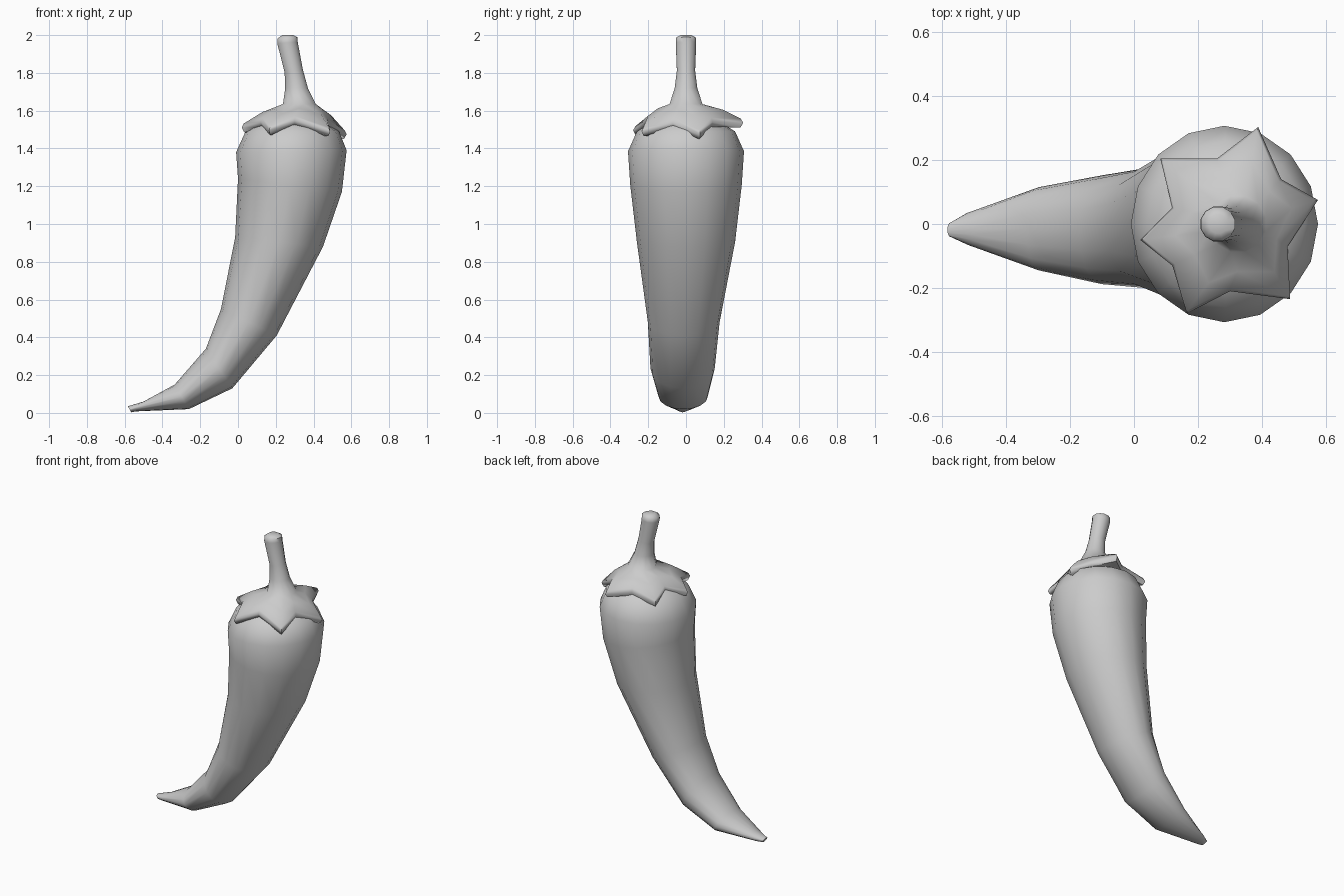
import bpy, bmesh
from math import sin, cos, pi, radians
from mathutils import Vector

cube = bpy.data.objects.get("Cube")
if cube:
    bpy.data.objects.remove(cube, do_unlink=True)

grey = bpy.data.materials.new("plain grey")
grey.use_nodes = True
grey.diffuse_color = (0.6, 0.6, 0.6, 1)
grey.node_tree.nodes["Principled BSDF"].inputs["Base Color"].default_value = (0.6, 0.6, 0.6, 1)


def loft(name, rings, angle):
    """Bridge rings of equal point count, cap both ends and shade smooth."""
    bm = bmesh.new()
    loops = [[bm.verts.new(p) for p in ring] for ring in rings]
    count = len(loops[0])
    for a, b in zip(loops, loops[1:]):
        for i in range(count):
            j = (i + 1) % count
            bm.faces.new((a[i], a[j], b[j], b[i]))
    bm.faces.new(loops[0])
    bm.faces.new(loops[-1])
    bmesh.ops.recalc_face_normals(bm, faces=bm.faces[:])
    mesh = bpy.data.meshes.new(name)
    bm.to_mesh(mesh)
    bm.free()
    mesh.materials.append(grey)
    obj = bpy.data.objects.new(name, mesh)
    bpy.context.collection.objects.link(obj)
    bpy.ops.object.select_all(action="DESELECT")
    obj.select_set(True)
    bpy.context.view_layer.objects.active = obj
    bpy.ops.object.shade_smooth_by_angle(angle=radians(angle))
    return obj


def section(left, right, depth, y=0.0, sides=16):
    """Tilted oval spanning two profile points, with a half width along y."""
    l, r = Vector((left[0], y, left[1])), Vector((right[0], y, right[1]))
    mid, half = (l + r) / 2, (r - l) / 2
    return [mid + half * cos(2 * pi * i / sides) + Vector((0, depth * sin(2 * pi * i / sides), 0))
            for i in range(sides)]


# Curved pod, from the shoulder down to the tip
pod = [
    section((0.22, 1.57), (0.34, 1.57), 0.06),
    section((0.11, 1.54), (0.46, 1.54), 0.18),
    section((0.04, 1.49), (0.535, 1.49), 0.26),
    section((-0.01, 1.38), (0.575, 1.39), 0.307),
    section((0.0, 1.24), (0.55, 1.17), 0.295),
    section((-0.015, 0.93), (0.45, 0.88), 0.26),
    section((-0.09, 0.55), (0.205, 0.41), 0.19, -0.012),
    section((-0.17, 0.34), (-0.03, 0.13), 0.17, -0.018),
    section((-0.335, 0.15), (-0.26, 0.02), 0.13, -0.015),
    section((-0.5, 0.06), (-0.54, 0.008), 0.05, -0.015),
    section((-0.583, 0.035), (-0.565, 0.003), 0.022, -0.018),
]
loft("pod", pod, 60)

# Star outline of the leafy cap: alternating leaf tips and notches
star = [Vector(p) for p in (
    (0.575, 0.075, 1.485), (0.46, 0.14, 1.55), (0.388, 0.303, 1.545), (0.26, 0.205, 1.555),
    (0.082, 0.205, 1.525), (0.12, 0.05, 1.55), (0.02, -0.05, 1.52), (0.12, -0.13, 1.55),
    (0.165, -0.28, 1.505), (0.30, -0.21, 1.56), (0.488, -0.235, 1.50), (0.48, -0.07, 1.545))]
centre = Vector((0.29, 0.0, 0.0))


def star_ring(scale, drop):
    """Star outline scaled in plan about its centre and lowered."""
    return [Vector((centre.x + (p.x - centre.x) * scale,
                    p.y * scale, p.z - drop)) for p in star]


def stalk_ring(x, z, radius, tilt=0.0):
    """Round stalk ring whose points line up with the star."""
    angles = [radians(15 + 30 * i) for i in range(12)]
    return [Vector((x + radius * cos(a), radius * sin(a), z + tilt * cos(a))) for a in angles]


# Stalk flaring into the leafy cap, with a rolled rim and an underside
collar = stalk_ring(0.325, 1.635, 0.09)
middle = [a.lerp(b, 0.5) + Vector((0, 0, 0.015)) for a, b in zip(collar, star)]
cap = [
    stalk_ring(0.263, 2.0, 0.03),
    stalk_ring(0.262, 1.985, 0.055, 0.004),
    stalk_ring(0.262, 1.96, 0.056, 0.004),
    stalk_ring(0.295, 1.81, 0.05, 0.008),
    stalk_ring(0.31, 1.72, 0.062),
    collar,
    middle,
    star_ring(0.96, -0.012),
    star_ring(1.0, 0.01),
    star_ring(0.95, 0.035),
    star_ring(0.6, 0.03),
]
loft("stalk_and_leafy_cap", cap, 60)
